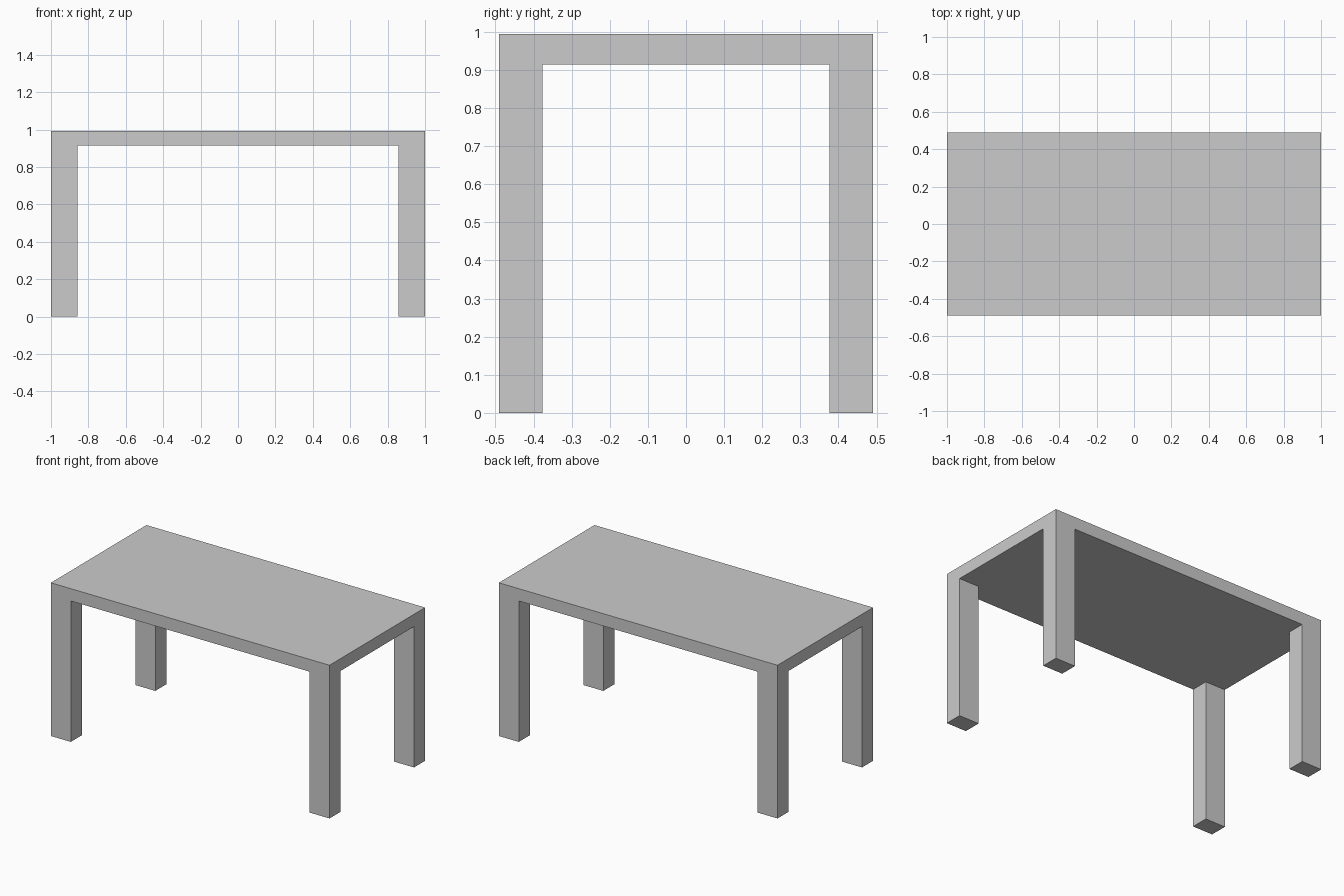
import bpy, bmesh
from mathutils import Matrix, Vector

if "Cube" in bpy.data.objects:
    bpy.data.objects.remove(bpy.data.objects["Cube"])

HALF_X, HALF_Y = 1.0, 0.49
INNER_X, INNER_Y = 0.857, 0.376
UNDERSIDE, TOP = 0.914, 0.994

bm = bmesh.new()

# Table top slab
size = Matrix.Diagonal((2 * HALF_X, 2 * HALF_Y, TOP - UNDERSIDE, 1))
bmesh.ops.create_cube(bm, size=1, matrix=Matrix.Translation((0, 0, (TOP + UNDERSIDE) / 2)) @ size)

# Cut lines that mark out the leg corners
for axis, inner in ((Vector((1, 0, 0)), INNER_X), (Vector((0, 1, 0)), INNER_Y)):
    for side in (-1, 1):
        bmesh.ops.bisect_plane(bm, geom=bm.verts[:] + bm.edges[:] + bm.faces[:],
                               plane_co=axis * inner * side, plane_no=axis)

# Legs pulled down from the four corner faces of the underside
bm.normal_update()
corners = []
for f in bm.faces:
    c = f.calc_center_median()
    if f.normal.z < -0.9 and abs(c.x) > INNER_X and abs(c.y) > INNER_Y:
        corners.append(f)
legs = bmesh.ops.extrude_discrete_faces(bm, faces=corners)["faces"]
for f in legs:
    for v in f.verts:
        v.co.z = 0

# Merge flat faces so the legs run flush into the top
bmesh.ops.dissolve_limit(bm, angle_limit=0.01, verts=bm.verts[:], edges=bm.edges[:])
bmesh.ops.recalc_face_normals(bm, faces=bm.faces[:])

mesh = bpy.data.meshes.new("table")
bm.to_mesh(mesh)
bm.free()
bpy.context.collection.objects.link(bpy.data.objects.new("table", mesh))
